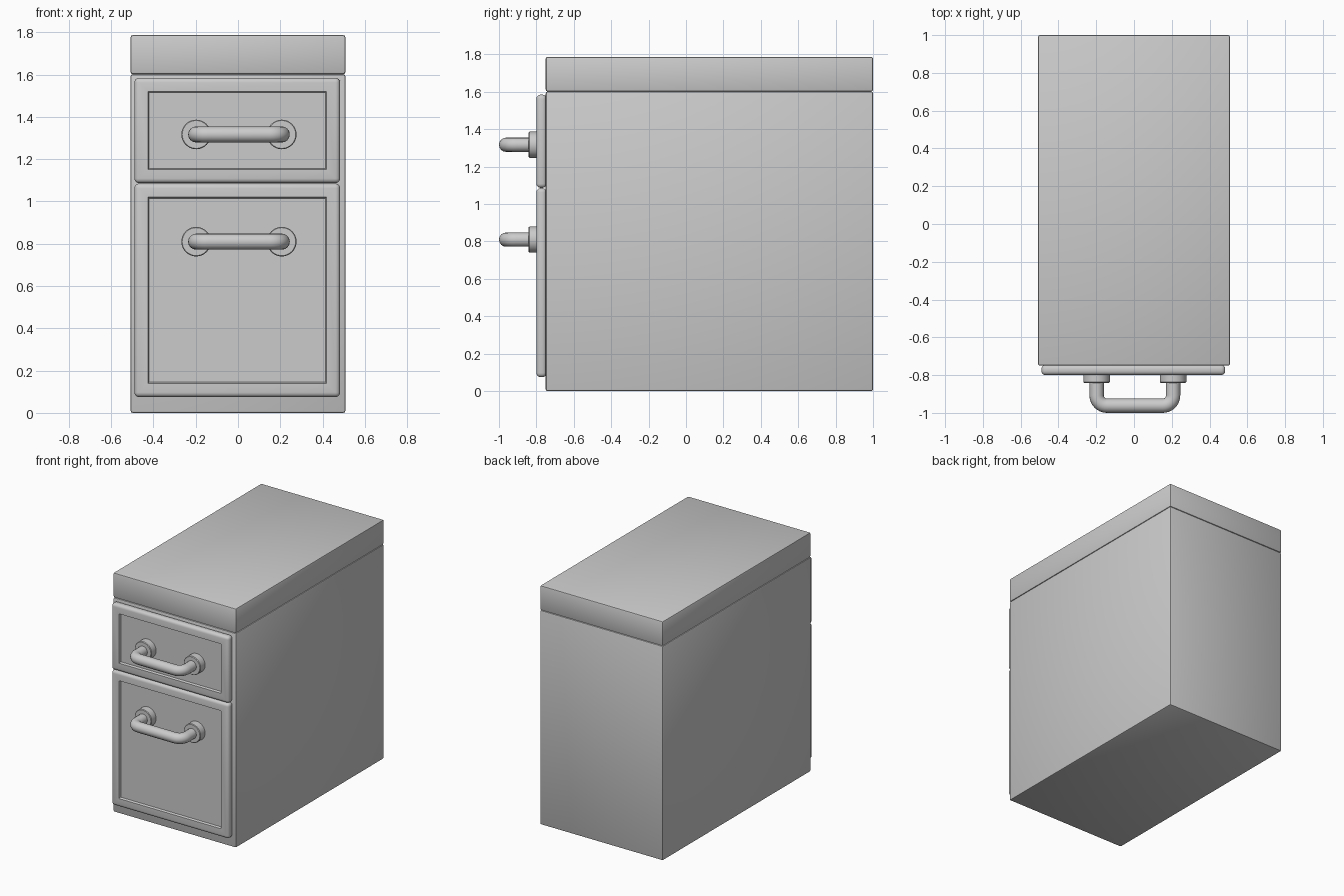
import bpy, bmesh, math
from mathutils import Vector

if "Cube" in bpy.data.objects:
    bpy.data.objects.remove(bpy.data.objects["Cube"], do_unlink=True)

grey = bpy.data.materials.new("cabinet_grey")
grey.use_nodes = True
grey.diffuse_color = (0.6, 0.6, 0.6, 1)
grey.node_tree.nodes["Principled BSDF"].inputs["Base Color"].default_value = (0.6, 0.6, 0.6, 1)


def finish(bm, name, angle=35):
    bmesh.ops.recalc_face_normals(bm, faces=bm.faces)
    mesh = bpy.data.meshes.new(name)
    bm.to_mesh(mesh)
    bm.free()
    mesh.shade_smooth()
    mesh.set_sharp_from_angle(angle=math.radians(angle))
    mesh.materials.append(grey)
    obj = bpy.data.objects.new(name, mesh)
    bpy.context.collection.objects.link(obj)
    return obj


def rounded_box(lo, hi, radius, segments):
    bm = bmesh.new()
    bmesh.ops.create_cube(bm, size=1)
    lo, hi = Vector(lo), Vector(hi)
    for v in bm.verts:
        v.co = (lo + hi) / 2 + v.co * (hi - lo)
    bmesh.ops.bevel(bm, geom=bm.edges[:], offset=radius, segments=segments,
                    profile=0.5, affect='EDGES')
    return bm


def drawer(name, z0, z1):
    """Rounded drawer front with a recessed middle panel."""
    radius = 0.022
    bm = rounded_box((-0.49, -0.8, z0), (0.483, -0.745, z1), radius, 4)
    bm.normal_update()
    front = max((f for f in bm.faces if f.normal.y < -0.99), key=lambda f: f.calc_area())
    bmesh.ops.inset_region(bm, faces=[front], thickness=0.082 - radius, depth=0)
    bmesh.ops.inset_region(bm, faces=[front], thickness=0.008, depth=-0.016)
    finish(bm, name)


def handle_mount(name, x, z):
    """Round plate with a softened front rim, turned to face the front."""
    bm = bmesh.new()
    profile = [(0, -0.778), (0.07, -0.778), (0.07, -0.836), (0.066, -0.841), (0, -0.841)]
    verts = [bm.verts.new((x + r, y, z)) for r, y in profile]
    edges = [bm.edges.new(pair) for pair in zip(verts, verts[1:])]
    bmesh.ops.spin(bm, geom=verts + edges, cent=(x, 0, z), axis=(0, 1, 0),
                   angle=math.tau, steps=32)
    bmesh.ops.remove_doubles(bm, verts=bm.verts, dist=0.0001)
    finish(bm, name)


def handle_bar(name, x0, x1, z):
    """Round tube swept along a U path with filleted corners."""
    y, bend, tube, sides, steps = -0.962, 0.055, 0.038, 16, 8
    path = [(Vector((x0, -0.8, z)), 0)]
    for cx, start in ((x0 + bend, math.pi), (x1 - bend, math.pi * 1.5)):
        for i in range(steps + 1):
            a = start + i / steps * math.pi / 2
            path.append((Vector((cx + bend * math.cos(a), y + bend + bend * math.sin(a), z)),
                         a - math.pi))
    path.append((Vector((x1, -0.8, z)), math.pi))
    bm = bmesh.new()
    rings = []
    for p, a in path:
        side = Vector((math.cos(a), math.sin(a), 0))
        rings.append([bm.verts.new(p + tube * (math.cos(t) * side + Vector((0, 0, math.sin(t)))))
                      for t in (math.tau * k / sides for k in range(sides))])
    for r, s in zip(rings, rings[1:]):
        for k in range(sides):
            j = (k + 1) % sides
            bm.faces.new((r[k], r[j], s[j], s[k]))
    bm.faces.new(rings[0])
    bm.faces.new(rings[-1])
    finish(bm, name)


# Cabinet body and worktop
finish(rounded_box((-0.508, -0.75, 0), (0.508, 1, 1.602), 0.01, 2), "cabinet_body")
finish(rounded_box((-0.508, -0.75, 1.602), (0.508, 1, 1.787), 0.01, 2), "worktop")

# Drawers with their handles
for label, z0, z1, grip in (("upper", 1.087, 1.585, 1.317), ("lower", 0.075, 1.085, 0.81)):
    drawer(label + "_drawer", z0, z1)
    for side, x in (("right", -0.198), ("left", 0.207)):
        handle_mount(f"{label}_handle_mount_{side}", x, grip)
    handle_bar(label + "_handle_bar", -0.198, 0.207, grip)
